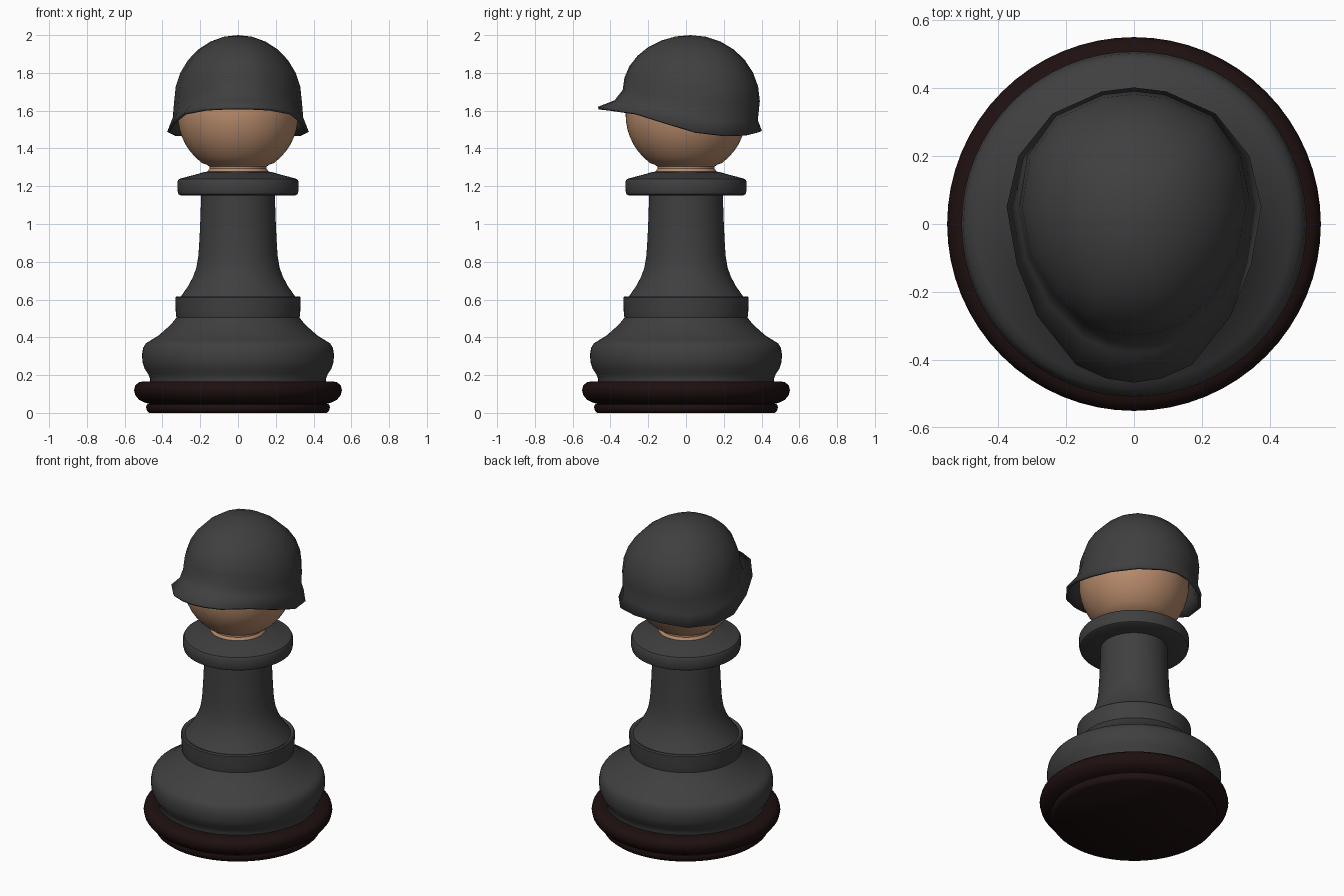
import bpy, bmesh, math
from mathutils import Vector

if "Cube" in bpy.data.objects:
    bpy.data.objects.remove(bpy.data.objects["Cube"])


def material(name, rgb):
    m = bpy.data.materials.new(name)
    m.diffuse_color = (*rgb, 1)
    m.use_nodes = True
    m.node_tree.nodes["Principled BSDF"].inputs["Base Color"].default_value = m.diffuse_color
    return m


GREY = material("dark_grey", (0.05, 0.05, 0.05))
SKIN = material("skin", (0.48, 0.26, 0.15))
DARK = material("felt_brown", (0.013, 0.005, 0.005))


def finish(bm, name, mat, angle=40):
    me = bpy.data.meshes.new(name)
    bm.to_mesh(me)
    bm.free()
    ob = bpy.data.objects.new(name, me)
    bpy.context.collection.objects.link(ob)
    me.materials.append(mat)
    bpy.ops.object.select_all(action='DESELECT')
    ob.select_set(True)
    bpy.context.view_layer.objects.active = ob
    bpy.ops.object.shade_smooth_by_angle(angle=math.radians(angle))
    return ob


def skin_rings(bm, rings):
    """Bridge closed rings listed from bottom to top, counter-clockwise."""
    for a, b in zip(rings, rings[1:]):
        n = len(a)
        for j in range(n):
            k = (j + 1) % n
            bm.faces.new((a[j], a[k], b[k], b[j]))


def lathe(name, profile, mat, n=64):
    bm = bmesh.new()
    rings = [[bm.verts.new((r * math.cos(t), r * math.sin(t), z))
              for t in (2 * math.pi * i / n for i in range(n))]
             for r, z in profile]
    skin_rings(bm, rings)
    bm.faces.new(rings[0][::-1])
    bm.faces.new(rings[-1])
    return finish(bm, name, mat)


# Turned parts: (radius, height) profiles
lathe("base_ring", [(.47, 0), (.482, .01), (.487, .03), (.482, .045), (.47, .048),
                    (.495, .055), (.525, .07), (.544, .095), (.55, .12),
                    (.544, .145), (.525, .162), (.50, .167), (.40, .168)], DARK)
lathe("lower_body", [(.465, .15), (.465, .18), (.475, .205), (.495, .235), (.506, .27),
                     (.508, .31), (.502, .345), (.488, .368), (.465, .382), (.42, .41),
                     (.375, .45), (.345, .48), (.325, .505)], GREY)
lathe("lower_collar", [(.323, .49), (.327, .51), (.33, .54), (.332, .61), (.325, .617),
                       (.315, .615), (.30, .605)], GREY)
lathe("stem", [(.32, .595), (.30, .62), (.265, .67), (.238, .72), (.22, .77), (.21, .83),
               (.204, .92), (.199, 1.03), (.195, 1.16)], GREY)
lathe("neck_disc", [(.18, 1.152), (.305, 1.152), (.315, 1.158), (.32, 1.175), (.32, 1.225),
                    (.313, 1.238), (.285, 1.246), (.23, 1.26), (.18, 1.275), (.14, 1.28)], GREY)

# Head: short neck running into a ball
head = [(.165, 1.272), (.158, 1.283), (.151, 1.293), (.152, 1.304), (.165, 1.314)]
start = math.asin((1.322 - 1.58) / .32)
for i in range(19):
    a = start + (math.radians(89) - start) * i / 18
    head.append((.32 * math.cos(a), 1.58 + .32 * math.sin(a)))
lathe("head", head, SKIN)

# Helmet half outlines, front to back; mirrored across x = 0
rim = [(0, -.467, 1.62), (.08, -.455, 1.618), (.17, -.415, 1.613), (.285, -.27, 1.59),
       (.345, -.12, 1.54), (.375, .05, 1.488), (.34, .20, 1.47), (.24, .325, 1.472),
       (.095, .39, 1.488), (0, .402, 1.493)]
crease = [(0, -.378, 1.655), (.07, -.37, 1.653), (.15, -.335, 1.65), (.25, -.235, 1.63),
          (.318, -.10, 1.60), (.345, .05, 1.565), (.318, .19, 1.545), (.23, .305, 1.54),
          (.09, .37, 1.55), (0, .38, 1.55)]
dome = [(0, -.335, 1.71), (.075, -.328, 1.71), (.15, -.298, 1.70), (.243, -.21, 1.68),
        (.312, -.09, 1.665), (.338, .05, 1.65), (.314, .20, 1.65), (.23, .318, 1.65),
        (.09, .381, 1.65), (0, .391, 1.65)]
apex = Vector((0, .025, 2.0))


def full(half):
    return half + [(-x, y, z) for x, y, z in half[-2:0:-1]]


outlines = [full(rim), full(crease), full(dome)]
for i in range(1, 7):
    a = math.pi / 2 * i / 7
    c, s = math.cos(a), math.sin(a)
    outlines.append([(x * c, apex.y + (y - apex.y) * c, z + (apex.z - z) * s)
                     for x, y, z in full(dome)])
bm = bmesh.new()
rings = [[bm.verts.new(p) for p in o] for o in outlines]
skin_rings(bm, rings)
tip = bm.verts.new(apex)
top = rings[-1]
for j in range(len(top)):
    bm.faces.new((top[j], top[(j + 1) % len(top)], tip))
helmet = finish(bm, "helmet", GREY, 55)
shell = helmet.modifiers.new("shell", 'SOLIDIFY')
shell.thickness = .014
shell.offset = -1
